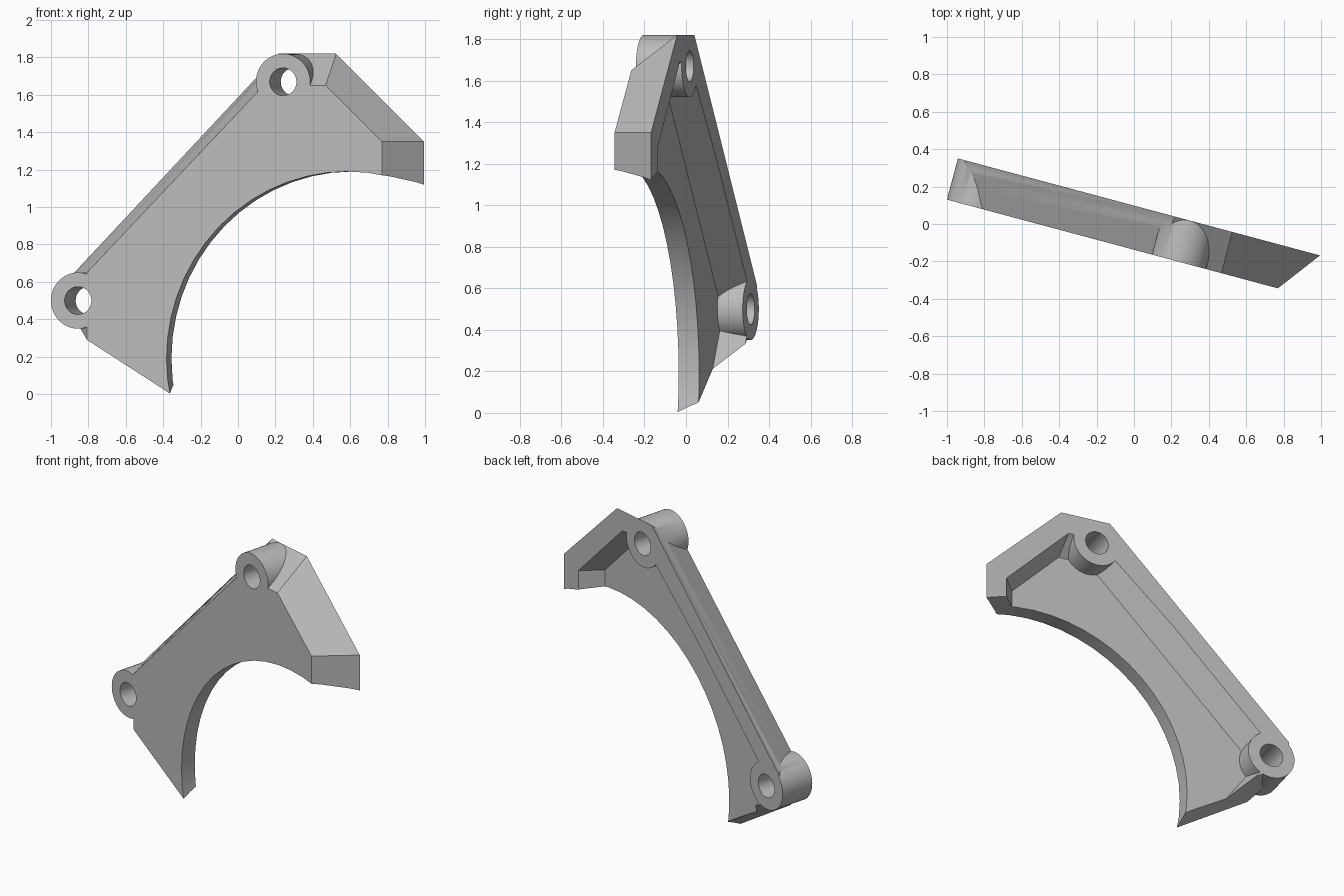
import bpy, bmesh, math

if "Cube" in bpy.data.objects:
    bpy.data.objects.remove(bpy.data.objects["Cube"], do_unlink=True)

FRONT, BACK, FLOOR = -0.133, 0.095, -0.031   # depth levels of the plate
TILT = math.radians(-15)

grey = bpy.data.materials.new("plain grey")
grey.use_nodes = True
colour = (0.5, 0.5, 0.5, 1)
grey.diffuse_color = colour
grey.node_tree.nodes["Principled BSDF"].inputs["Base Color"].default_value = colour


def loft(name, rings):
    """Closed solid through (depth, outline) rings of equal point count."""
    bm = bmesh.new()
    loops = [[bm.verts.new((x, y, z)) for x, z in pts] for y, pts in rings]
    n = len(loops[0])
    bm.faces.new(loops[0])
    bm.faces.new(loops[-1][::-1])
    for a, b in zip(loops, loops[1:]):
        for i in range(n):
            j = (i + 1) % n
            bm.faces.new((a[i], b[i], b[j], a[j]))
    bmesh.ops.recalc_face_normals(bm, faces=bm.faces)
    mesh = bpy.data.meshes.new(name)
    bm.to_mesh(mesh)
    bm.free()
    mesh.materials.append(grey)
    ob = bpy.data.objects.new(name, mesh)
    bpy.context.collection.objects.link(ob)
    return ob


def cylinder(name, x, z, r, front, back, sides=48):
    ring = [(x + r * math.cos(2 * math.pi * i / sides),
             z + r * math.sin(2 * math.pi * i / sides)) for i in range(sides)]
    return loft(name, [(front, ring), (back, ring)])


def combine(target, tool, operation):
    mod = target.modifiers.new(tool.name, 'BOOLEAN')
    mod.operation, mod.solver, mod.object = operation, 'EXACT', tool
    bpy.context.view_layer.objects.active = target
    bpy.ops.object.modifier_apply(modifier=mod.name)
    bpy.data.objects.remove(tool, do_unlink=True)


# Bracket body with sloping outer sides
front_outline = [(-0.80, 0.65), (-0.80, 0.29), (0, -0.21), (0.832, -0.1),
                 (0.832, 1.35), (0.52, 1.65), (0.178, 1.65)]
back_outline = [(-0.965, 0.615), (-0.965, 0.46), (0, -0.11), (1.004, -0.1),
                (1.004, 1.35), (0.518, 1.82), (0.2, 1.82)]
bracket = loft("bracket", [(FRONT, front_outline), (BACK, back_outline)])

# Hollow in the back, open towards the arch, with sloping walls
floor_outline = [(-0.79, 0.48), (-0.74, 0.39), (-0.38, -0.115), (0.78, -0.3),
                 (0.78, 1.286), (0.476, 1.59), (0.28, 1.59)]
rim_outline = [(-0.87, 0.54), (-0.79, 0.39), (-0.43, -0.115), (0.875, -0.3),
               (0.875, 1.285), (0.47, 1.69), (0.285, 1.69)]
over = 0.2                                   # carry the walls past the back face
k = 1 + over / (BACK - FLOOR)
past = [(a + (c - a) * k, b + (d - b) * k)
        for (a, b), (c, d) in zip(floor_outline, rim_outline)]
combine(bracket, loft("hollow_cutter", [(FLOOR, floor_outline), (BACK + over, past)]),
        'DIFFERENCE')

# Large round arch
combine(bracket, cylinder("arch_cutter", 0.64, 0.19, 1.0, -1, 1, 56), 'DIFFERENCE')

# Two mounting bosses with through holes
for x, z in ((-0.85, 0.5), (0.285, 1.67)):
    combine(bracket, cylinder("boss", x, z, 0.15, FRONT, BACK), 'UNION')
    combine(bracket, cylinder("hole_cutter", x, z, 0.074, -1, 1), 'DIFFERENCE')

bracket.rotation_euler.z = TILT
bpy.ops.object.select_all(action='DESELECT')
bracket.select_set(True)
bpy.context.view_layer.objects.active = bracket
bpy.ops.object.shade_smooth_by_angle(angle=math.radians(30))
